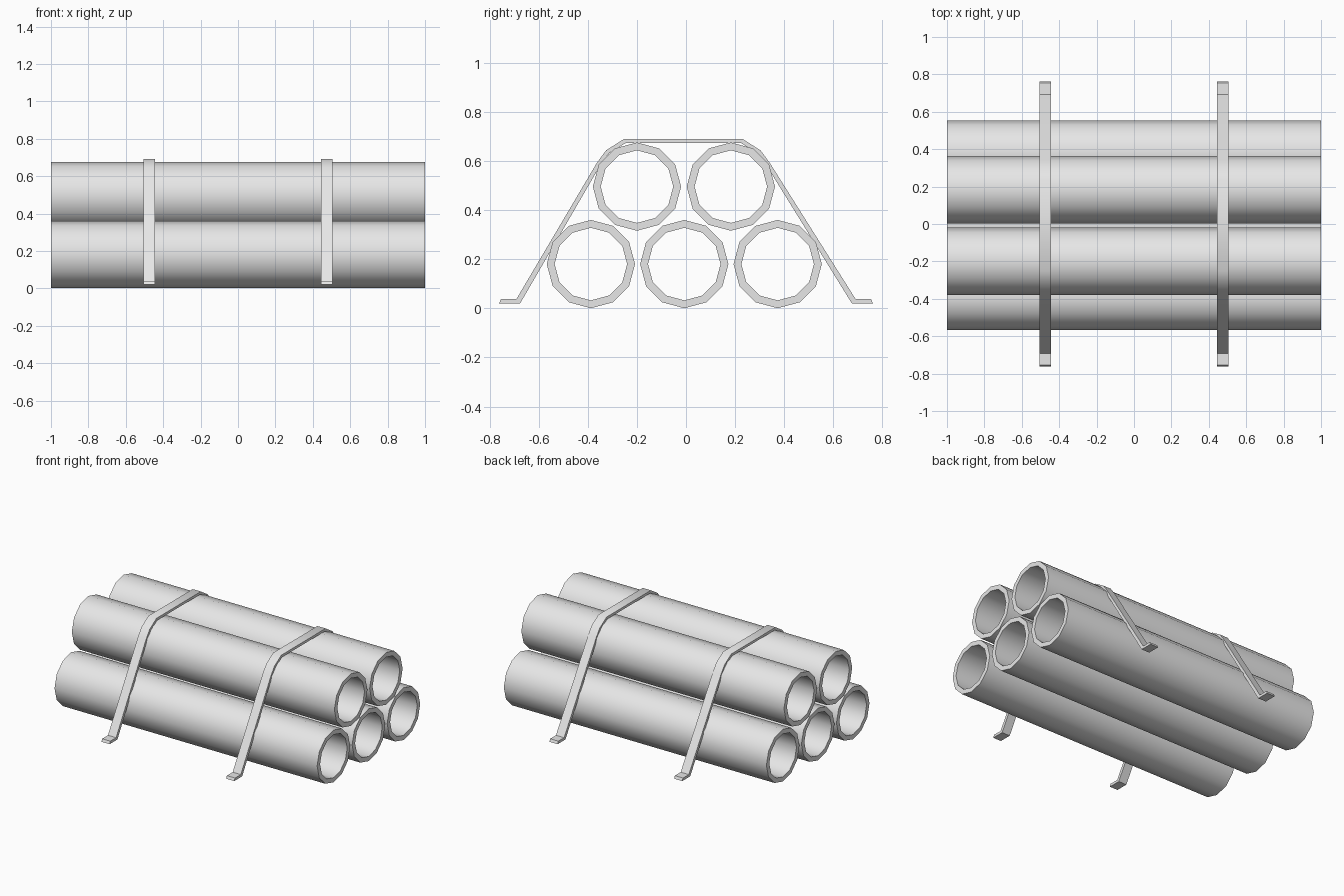
import bpy, bmesh, math
from mathutils import Vector

if "Cube" in bpy.data.objects:
    bpy.data.objects.remove(bpy.data.objects["Cube"], do_unlink=True)

# Single grey metal colour
metal = bpy.data.materials.new("grey_metal")
metal.use_nodes = True
GREY = (0.8, 0.8, 0.8, 1)
metal.diffuse_color = GREY
metal.node_tree.nodes["Principled BSDF"].inputs["Base Color"].default_value = GREY


def finish(name, bm):
    """Turn a bmesh into a shaded object."""
    bmesh.ops.recalc_face_normals(bm, faces=bm.faces)
    mesh = bpy.data.meshes.new(name)
    bm.to_mesh(mesh)
    bm.free()
    mesh.materials.append(metal)
    obj = bpy.data.objects.new(name, mesh)
    bpy.context.collection.objects.link(obj)
    bpy.ops.object.select_all(action="DESELECT")
    obj.select_set(True)
    bpy.context.view_layer.objects.active = obj
    bpy.ops.object.shade_smooth_by_angle(angle=math.radians(40))
    return obj


def pipe(name, y, z, outer=0.18, inner=0.148, sides=12):
    """Open tube along x, made of four rings of vertices."""
    bm = bmesh.new()
    rings = []
    for x, r in ((-1, outer), (1, outer), (1, inner), (-1, inner)):
        angles = [math.tau * i / sides for i in range(sides)]
        rings.append([bm.verts.new((x, y + r * math.cos(a), z + r * math.sin(a)))
                      for a in angles])
    for k in range(4):
        a, b = rings[k], rings[(k + 1) % 4]
        for i in range(sides):
            j = (i + 1) % sides
            bm.faces.new((a[i], a[j], b[j], b[i]))
    return finish(name, bm)


def strap(name, x, width=0.062):
    """Bent flat bar over the stack, extruded across its width."""
    shift = -0.011  # the bend sits slightly off the centre line
    outer = [(0.755, 0.038), (0.692, 0.038), (0.352, 0.595), (0.315, 0.645), (0.241, 0.692)]
    inner = [(0.235, 0.675), (0.303, 0.633), (0.337, 0.587), (0.677, 0.02), (0.763, 0.02)]

    def place(points, side):
        return [(side * y + (shift if z > 0.1 else 0), z) for y, z in points]

    profile = (place(outer, 1) + place(outer[::-1], -1)
               + place(inner[::-1], -1) + place(inner, 1))
    bm = bmesh.new()
    face = bm.faces.new([bm.verts.new((x - width / 2, y, z)) for y, z in profile])
    moved = bmesh.ops.extrude_face_region(bm, geom=[face])["geom"]
    bmesh.ops.translate(bm, vec=Vector((width, 0, 0)),
                        verts=[v for v in moved if isinstance(v, bmesh.types.BMVert)])
    return finish(name, bm)


# Three pipes below, two resting on top
for label, y in (("front", -0.388), ("middle", -0.007), ("back", 0.374)):
    pipe(f"lower_pipe_{label}", y, 0.181)
for label, y in (("front", -0.2), ("back", 0.183)):
    pipe(f"upper_pipe_{label}", y, 0.497)

# Two hold-down straps
for label, x in (("right", -0.475), ("left", 0.475)):
    strap(f"strap_{label}", x)
